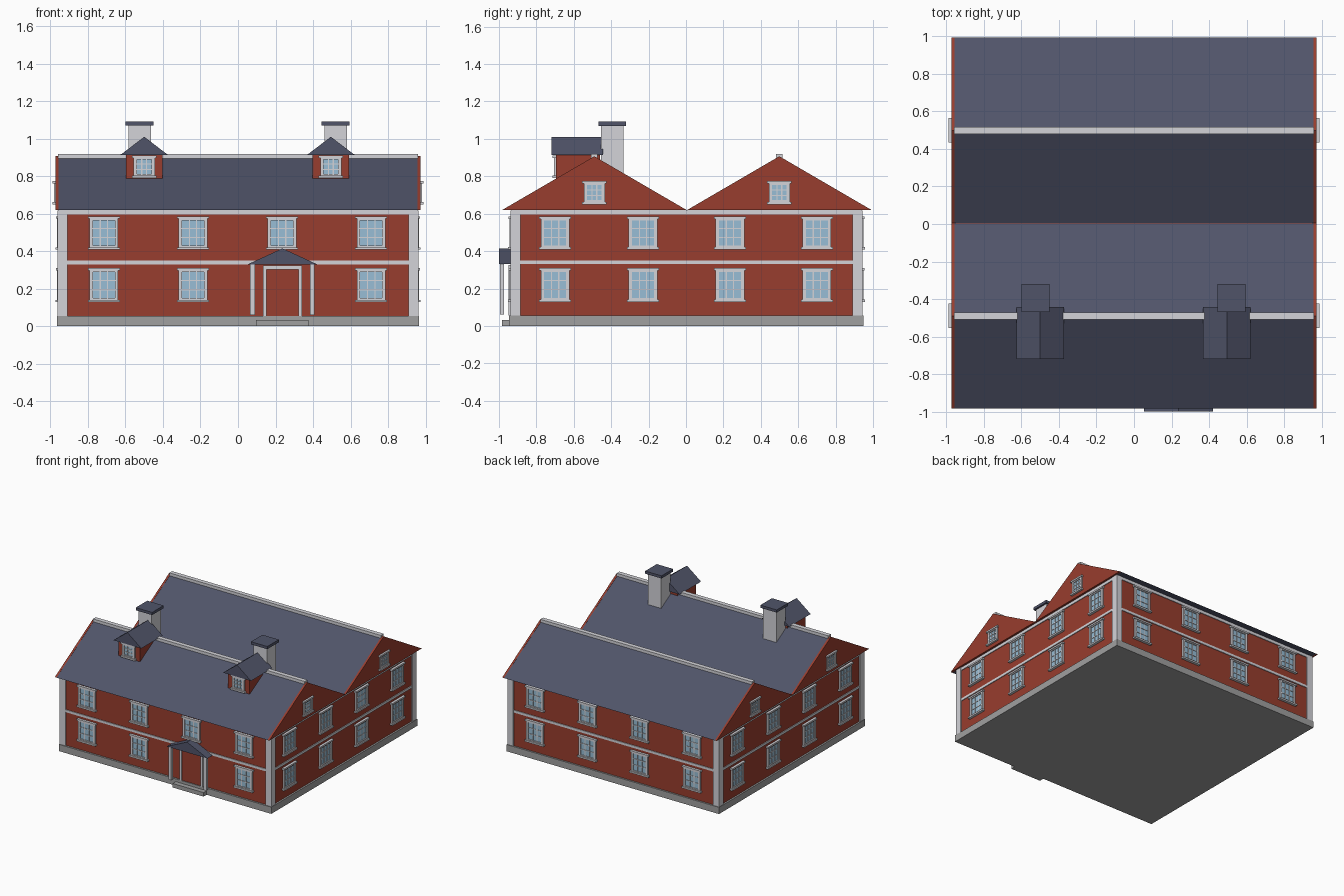
import bpy, bmesh, math
from mathutils import Matrix, Vector

if "Cube" in bpy.data.objects:
    bpy.data.objects.remove(bpy.data.objects["Cube"])


def material(name, r, g, b):
    m = bpy.data.materials.new(name)
    lin = [(c / 255 / 12.92) if c < 11 else ((c / 255 + 0.055) / 1.055) ** 2.4 for c in (r, g, b)]
    m.diffuse_color = (*lin, 1)
    m.use_nodes = True
    m.node_tree.nodes["Principled BSDF"].inputs["Base Color"].default_value = m.diffuse_color
    return m


RED = material("red wall", 152, 61, 46)
TRIM = material("pale trim", 212, 212, 217)
SLATE = material("slate roof", 80, 84, 105)
STONE = material("grey stone", 160, 160, 160)
GLASS = material("blue glass", 152, 190, 214)


def build(name, boxes, mats, matrix=Matrix()):
    """One object from boxes given as (x0, x1, y0, y1, z0, z1, material index)."""
    bm = bmesh.new()
    for x0, x1, y0, y1, z0, z1, mi in boxes:
        size = Matrix.Diagonal((x1 - x0, y1 - y0, z1 - z0, 1))
        mid = Matrix.Translation(((x0 + x1) / 2, (y0 + y1) / 2, (z0 + z1) / 2))
        made = bmesh.ops.create_cube(bm, size=1, matrix=mid @ size)
        for f in {f for v in made["verts"] for f in v.link_faces}:
            f.material_index = mi
    return finish(name, bm, mats, matrix)


def finish(name, bm, mats, matrix=Matrix()):
    bmesh.ops.recalc_face_normals(bm, faces=bm.faces)
    me = bpy.data.meshes.new(name)
    bm.to_mesh(me)
    bm.free()
    for m in mats:
        me.materials.append(m)
    ob = bpy.data.objects.new(name, me)
    ob.matrix_world = matrix
    bpy.context.collection.objects.link(ob)
    return ob


def box(name, x0, x1, y0, y1, z0, z1, mat):
    return build(name, [(x0, x1, y0, y1, z0, z1, 0)], [mat])


def gable(name, axis, a0, a1, centre, half, z0, z1, mat):
    """Triangular prism along x or y."""
    bm = bmesh.new()
    rings = []
    for a in (a0, a1):
        pts = [(centre - half, z0), (centre + half, z0), (centre, z1)]
        rings.append([bm.verts.new((a, c, z) if axis == "x" else (c, a, z)) for c, z in pts])
    for r in rings:
        bm.faces.new(r)
    for i in range(3):
        j = (i + 1) % 3
        bm.faces.new((rings[0][i], rings[0][j], rings[1][j], rings[1][i]))
    return finish(name, bm, [mat])


def window(name, pos, turn, w, h):
    """Framed window facing -y locally, centred on its bottom edge."""
    a, t = w / 2, 0.018
    i = a - t - 0.006                       # half width of the glass
    parts = [(-i, i, -0.006, 0.01, t, h - t, 1),
             (-a - 0.003, a + 0.003, -0.022, 0.01, 0, 0.013, 0),       # sill
             (-a - 0.003, a + 0.003, -0.020, 0.01, h - 0.013, h, 0)]   # head
    for s in (-1, 1):
        e = sorted((s * i, s * (a - 0.006)))
        parts.append((e[0], e[1], -0.014, 0.01, 0.01, h - 0.01, 0))
    for z in (0.01, h - t - 0.004):
        parts.append((-i, i, -0.014, 0.01, z, z + 0.012, 0))
    for k in (1, 2):                        # glazing bars
        x = -i + 2 * i * k / 3
        z = t + (h - 2 * t) * k / 3
        parts.append((x - 0.003, x + 0.003, -0.010, 0, t, h - t, 0))
        parts.append((-i, i, -0.010, 0, z - 0.003, z + 0.003, 0))
    mat = Matrix.Translation(pos) @ Matrix.Rotation(turn, 4, "Z")
    build(name, parts, [TRIM, GLASS], mat)


# Body, plinth and trim
X, Y0, Y1 = 0.95, -0.93, 0.935
box("walls", -X, X, Y0, Y1, 0.03, 0.62, RED)
box("plinth", -0.964, 0.964, -0.945, 0.949, 0, 0.055, STONE)
box("middle_band", -0.956, 0.956, -0.936, 0.941, 0.33, 0.35, TRIM)
box("eaves_band", -0.956, 0.956, -0.936, 0.941, 0.595, 0.619, TRIM)
for sx in (-1, 1):
    for sy in (-1, 1):
        xs = sorted((sx * 0.908, sx * 0.961))
        ys = sorted((0.0025 + sy * 0.887, 0.0025 + sy * 0.9415))
        box("corner_board", *xs, *ys, 0.055, 0.618, TRIM)

# Twin roofs with red gable ends and pale ridge caps
for c in (-0.49, 0.499):
    gable("roof", "x", -0.957, 0.957, c, 0.4945, 0.619, 0.905, SLATE)
    for s in (-1, 1):
        ends = sorted((s * 0.957, s * 0.973))
        gable("gable_end", "x", *ends, c, 0.4945, 0.619, 0.907, RED)
        window("gable_window", (s * 0.968, c, 0.65), s * math.pi / 2, 0.125, 0.125)
    box("ridge_cap", -0.96, 0.96, c - 0.018, c + 0.018, 0.892, 0.918, TRIM)

# Windows on two floors, all four sides
for z, h in ((0.128, 0.182), (0.408, 0.178)):
    for x in (-0.715, -0.24, 0.235, 0.71):
        if not (z < 0.2 and x == 0.235):
            window("front_window", (x, Y0, z), 0, 0.165, h)
        window("back_window", (x, Y1, z), math.pi, 0.165, h)
    for y in (-0.70, -0.23, 0.235, 0.70):
        for s in (-1, 1):
            window("side_window", (s * X, y, z), s * math.pi / 2, 0.165, h)

# Door with porch
D = 0.237
box("door", D - 0.09, D + 0.09, -0.939, -0.92, 0.055, 0.305, RED)
for s in (-1, 1):
    xs = sorted((D + s * 0.086, D + s * 0.104))
    box("door_jamb", *xs, -0.948, -0.92, 0.055, 0.32, TRIM)
    xs = sorted((D + s * 0.147, D + s * 0.172))
    box("porch_column", *xs, -0.995, -0.972, 0.06, 0.332, TRIM)
box("door_head", D - 0.104, D + 0.104, -0.948, -0.92, 0.303, 0.325, TRIM)
gable("porch_roof", "y", -0.999, -0.925, D, 0.185, 0.33, 0.415, SLATE)
box("step", D - 0.14, D + 0.14, -0.985, -0.93, 0, 0.033, STONE)

# Dormers and chimneys
for c, ch in ((-0.5, -0.525), (0.495, 0.52)):
    box("dormer", c - 0.098, c + 0.098, -0.695, -0.46, 0.785, 0.915, RED)
    gable("dormer_roof", "y", -0.72, -0.443, c, 0.127, 0.913, 1.01, SLATE)
    window("dormer_window", (c, -0.693, 0.79), 0, 0.125, 0.12)
    box("chimney", ch - 0.06, ch + 0.06, -0.455, -0.335, 0.78, 1.075, TRIM)
    box("chimney_cap", ch - 0.074, ch + 0.074, -0.469, -0.32, 1.07, 1.092, SLATE)
